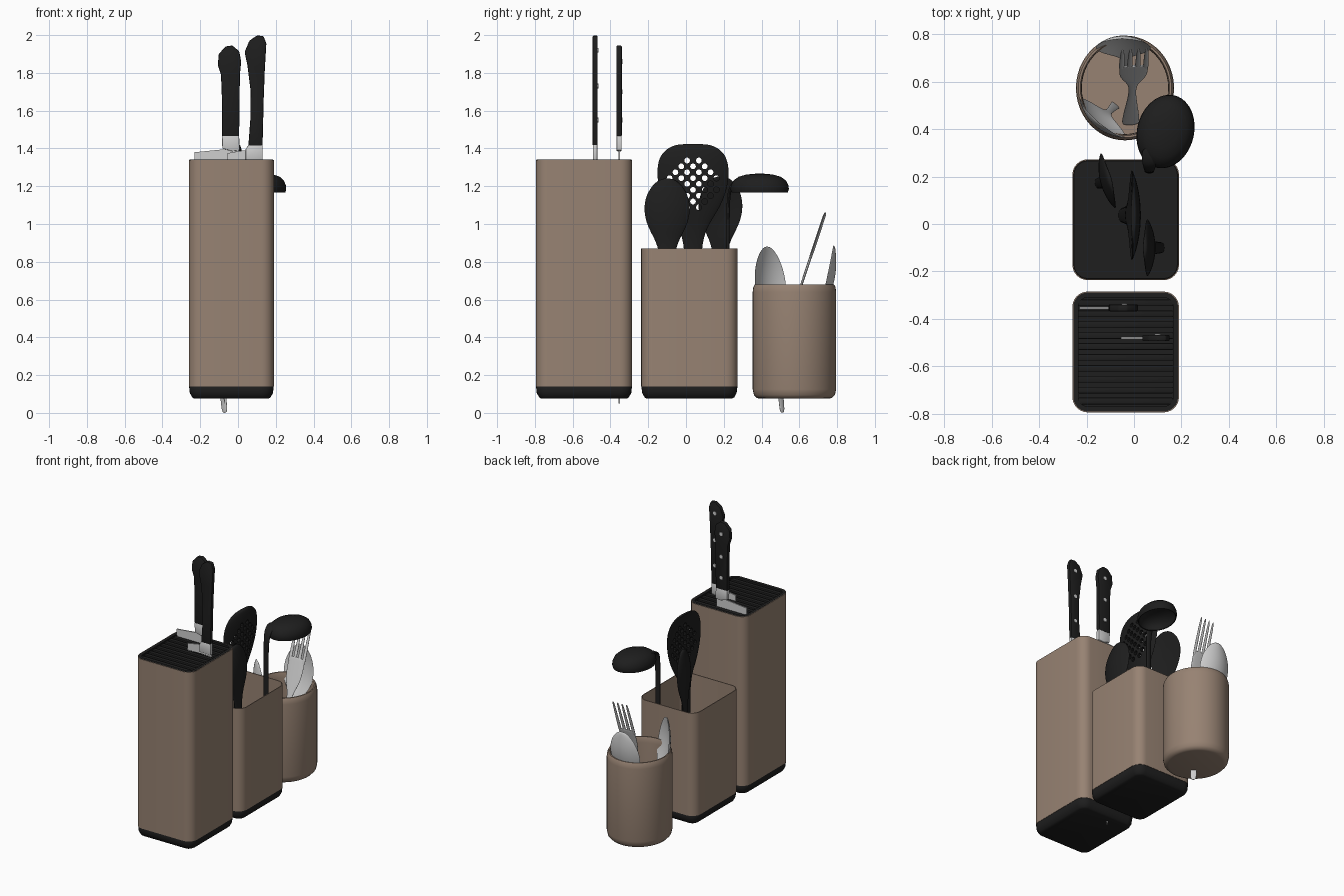
import bpy, bmesh
from math import sin, cos, pi, hypot
from mathutils import Vector, Matrix

cube = bpy.data.objects.get("Cube")
if cube:
    bpy.data.objects.remove(cube)
made = []


def material(name, rgb):
    m = bpy.data.materials.new(name)
    m.use_nodes = True
    m.diffuse_color = (*rgb, 1)
    m.node_tree.nodes["Principled BSDF"].inputs["Base Color"].default_value = (*rgb, 1)
    return m


TAUPE = material("warm taupe", (0.31, 0.225, 0.17))
BLACK = material("soft black", (0.013, 0.013, 0.013))
STEEL = material("steel", (0.62, 0.62, 0.62))


def finish(name, bm, mat):
    bmesh.ops.recalc_face_normals(bm, faces=bm.faces)
    me = bpy.data.meshes.new(name)
    bm.to_mesh(me)
    bm.free()
    me.materials.append(mat)
    ob = bpy.data.objects.new(name, me)
    bpy.context.collection.objects.link(ob)
    made.append(ob)
    return ob


def apply(ob, kind, **settings):
    mod = ob.modifiers.new(kind, kind)
    for key, value in settings.items():
        setattr(mod, key, value)
    bpy.context.view_layer.objects.active = ob
    bpy.ops.object.modifier_apply(modifier=mod.name)


def loft(name, rings, mat, caps=True, loop=False):
    """Skin a row of equal rings of points."""
    bm = bmesh.new()
    vs = [[bm.verts.new(p) for p in r] for r in rings]
    pairs = list(zip(vs, vs[1:])) + ([(vs[-1], vs[0])] if loop else [])
    for a, b in pairs:
        for i in range(len(a)):
            j = (i + 1) % len(a)
            bm.faces.new((a[i], a[j], b[j], b[i]))
    if caps:
        bm.faces.new(vs[0])
        bm.faces.new(vs[-1])
    return finish(name, bm, mat)


def ellipse(cx, cy, z, rx, ry, turn=0, n=48):
    m = Matrix.Rotation(turn, 3, 'Z')
    return [Vector((cx, cy, z)) + m @ Vector((rx * cos(2 * pi * i / n), ry * sin(2 * pi * i / n), 0))
            for i in range(n)]


def rounded(cy, z, inset):
    """Rounded rectangle ring shared by the two square holders."""
    hx, hy, r = 0.225 - inset, 0.255 - inset, max(0.065 - inset, 0.02)
    pts = []
    for q, (sx, sy) in enumerate(((1, 1), (-1, 1), (-1, -1), (1, -1))):
        for k in range(7):
            a = (q + k / 6) * pi / 2
            pts.append(Vector((-0.035 + sx * (hx - r) + r * cos(a), cy + sy * (hy - r) + r * sin(a), z)))
    return pts


def plate(name, pts, y, thick, mat, bevel=0):
    """Extrude an x-z outline along y."""
    bm = bmesh.new()
    f = bm.faces.new([bm.verts.new((x, y - thick / 2, z)) for x, z in pts])
    ext = bmesh.ops.extrude_face_region(bm, geom=[f])["geom"]
    bmesh.ops.translate(bm, vec=(0, thick, 0), verts=[v for v in ext if isinstance(v, bmesh.types.BMVert)])
    ob = finish(name, bm, mat)
    if bevel:
        apply(ob, "BEVEL", width=bevel, segments=2)
    return ob


def utensil(name, base, tip, across, stations, mat, thick=0.012):
    """Flat or dished tool: stations are (distance, half width, dish, bend)."""
    o, d = Vector(base), (Vector(tip) - Vector(base)).normalized()
    w = Vector(across)
    w = (w - d * w.dot(d)).normalized()
    n = d.cross(w)
    rings = []
    for s, hw, dish, bend in stations:
        rings.append([o + d * s + w * hw * cos(a) + n * (bend + dish * (cos(a) ** 2 - 1) + thick / 2 * sin(a))
                      for a in [2 * pi * i / 16 for i in range(16)]])
    ob = loft(name, rings, mat)
    apply(ob, "SUBSURF", levels=2)
    return ob


# Square holders: taupe sleeve over a chamfered black base
for name, cy, top in (("knife_block", -0.54, 1.34), ("utensil_holder", 0.018, 0.87)):
    loft(name + "_sleeve", [rounded(cy, z, i) for z, i in
                            ((0.14, 0), (top, 0), (top, 0.005), (0.14, 0.005))], TAUPE, False, True)
    loft(name + "_base", [rounded(cy, z, i) for z, i in
                          ((0.075, 0.03), (0.082, 0.018), (0.105, 0.005), (0.138, 0.001), (0.15, 0.007))], BLACK)

# Slatted top of the knife block
loft("block_top_frame", [rounded(-0.54, z, i) for z, i in
                         ((1.25, 0.006), (1.341, 0.004), (1.341, 0.025), (1.25, 0.025))], BLACK, False, True)
loft("block_slot_floor", [rounded(-0.54, z, 0.02) for z in (1.25, 1.29)], BLACK)
for i in range(10):
    y = -0.54 + (i - 4.5) * 0.046
    plate(f"block_slat_{i + 1}", [(-0.235, 1.28), (0.165, 1.28), (0.165, 1.335), (-0.235, 1.335)],
          y, 0.028, BLACK, 0.004)

# Round cutlery cup
loft("cutlery_cup", [ellipse(-0.038, 0.574, z, 0.207 * r, 0.221 * r) for r, z in
                     ((0.82, 0.075), (0.9, 0.079), (0.97, 0.095), (1, 0.125), (1, 0.64), (0.985, 0.665),
                      (0.95, 0.68), (0.91, 0.68), (0.89, 0.665), (0.88, 0.64), (0.88, 0.1))], TAUPE)

# Knives: handle, bolster, blade and rivets on the rear face
KNIVES = {
    "small_knife": (-0.354, 0.03,
                    [(-0.085, 1.465), (-0.085, 1.66), (-0.09, 1.79), (-0.107, 1.84), (-0.102, 1.9), (-0.065, 1.94),
                     (-0.03, 1.945), (0.006, 1.915), (0.017, 1.86), (0.01, 1.79), (0.006, 1.465)],
                    [(-0.083, 1.4), (-0.085, 1.468), (0.006, 1.468), (0.009, 1.39), (-0.03, 1.385)],
                    [(-0.23, 1.34), (-0.23, 1.38), (-0.08, 1.395), (0.005, 1.39), (0.005, 0.8), (-0.07, 0.05),
                     (-0.19, 0.5)],
                    (-0.04, (1.55, 1.7, 1.86))),
    "large_knife": (-0.481, 0.027,
                    [(0.055, 1.415), (0.065, 1.55), (0.066, 1.71), (0.05, 1.84), (0.035, 1.91), (0.06, 1.97),
                     (0.1, 1.998), (0.135, 1.995), (0.15, 1.955), (0.142, 1.82), (0.136, 1.66), (0.13, 1.415)],
                    [(0.04, 1.395), (0.056, 1.42), (0.13, 1.42), (0.13, 1.34), (0.04, 1.34)],
                    [(-0.055, 1.3), (-0.055, 1.375), (0.03, 1.39), (0.13, 1.39), (0.13, 0.6), (0.09, 0.3),
                     (-0.03, 0.6)],
                    (0.1, (1.55, 1.73, 1.92))),
}
for name, (y, thick, handle, bolster, blade, (rx, rivets)) in KNIVES.items():
    plate(name + "_handle", handle, y, thick, BLACK, 0.006)
    plate(name + "_bolster", bolster, y, thick * 0.9, STEEL, 0.004)
    plate(name + "_blade", blade, y, 0.008, STEEL)
    for k, z in enumerate(rivets):
        plate(f"{name}_rivet_{k + 1}", [(rx + 0.013 * cos(a * pi / 6), z + 0.013 * sin(a * pi / 6))
                                        for a in range(12)], y + thick / 2, 0.006, STEEL)

# Solid serving spoons
SERVER = [(0, 0.02, 0, 0), (0.03, 0.024, 0, 0), (0.6, 0.027, 0, 0), (0.76, 0.042, 0, 0), (0.83, 0.078, 0.01, 0),
          (0.9, 0.115, 0.022, 0), (0.98, 0.127, 0.026, 0), (1.05, 0.112, 0.02, 0), (1.11, 0.07, 0.008, 0),
          (1.135, 0.025, 0, 0)]
utensil("serving_spoon_right", (0.12, -0.1, 0.11), (0.045, -0.1, 1.23), (0, 1, 0), SERVER, BLACK, 0.022)
utensil("serving_spoon_left", (-0.155, 0.17, 0.12), (-0.1, 0.185, 1.25), (0.06, -0.23, 0), SERVER, BLACK, 0.022)

# Perforated skimmer
skimmer = utensil("skimmer", (-0.055, 0.037, 0.11), (-0.005, 0.037, 1.42), (0, 1, 0),
                  [(0, 0.028, 0, 0), (0.03, 0.03, 0, 0), (0.6, 0.038, 0, 0), (0.8, 0.048, 0, 0),
                   (0.89, 0.085, 0.01, 0), (0.98, 0.148, 0.022, 0), (1.08, 0.187, 0.03, 0), (1.18, 0.198, 0.03, 0),
                   (1.26, 0.178, 0.022, 0), (1.305, 0.12, 0.008, 0), (1.315, 0.06, 0, 0)], BLACK, 0.024)
bm = bmesh.new()
for k in range(-4, 5):
    for j in range(-3, 4):
        dy, dz = (j + (0.5 if k % 2 == 0 else 0)) * 0.062, k * 0.031
        if hypot(dy, dz) < 0.138:
            bmesh.ops.create_cone(bm, cap_ends=True, segments=10, radius1=0.0155, radius2=0.0155, depth=0.3,
                                  matrix=Matrix.Translation((0, 0.037 + dy, 1.212 + dz)) @ Matrix.Rotation(pi / 2, 4, 'Y'))
cutter = finish("hole_cutter", bm, BLACK)
cutter.hide_render = True
apply(skimmer, "BOOLEAN", operation='DIFFERENCE', object=cutter, solver='EXACT')
made.remove(cutter)
bpy.data.objects.remove(cutter)

# Ladle hanging bowl-down
loft("ladle_bowl", [ellipse(0.133, 0.39, z, 0.12 * r, 0.157 * r, -0.25) for r, z in
                    ((0.1, 1.245), (0.5, 1.24), (0.8, 1.215), (0.9, 1.19), (0.92, 1.168), (0.96, 1.166), (1, 1.185),
                     (0.98, 1.205), (0.9, 1.23), (0.72, 1.25), (0.45, 1.262), (0.1, 1.267))], BLACK)
utensil("ladle_handle", (0.065, 0.222, 0.11), (0.065, 0.222, 1.2), (1, 0, 0),
        [(0, 0.02, 0, 0), (0.03, 0.022, 0, 0), (0.6, 0.018, 0, 0), (0.95, 0.018, 0, 0), (1.06, 0.022, 0, 0.004),
         (1.11, 0.028, 0, 0.025), (1.13, 0.035, 0, 0.06), (1.135, 0.03, 0, 0.1)], BLACK, 0.018)

# Table spoons
SPOON = [(0, 0.012, 0, 0), (0.02, 0.022, 0, 0), (0.15, 0.02, 0, 0), (0.4, 0.012, 0, 0), (0.48, 0.022, 0.004, 0),
         (0.54, 0.085, 0.02, 0), (0.61, 0.122, 0.036, 0), (0.69, 0.132, 0.042, 0), (0.77, 0.118, 0.036, 0),
         (0.845, 0.08, 0.018, 0), (0.89, 0.025, 0.003, 0)]
utensil("table_spoon_side", (-0.07, 0.51, 0), (-0.15, 0.43, 0.885), (0.76, -0.65, 0),
        [(s, w, -e, b) for s, w, e, b in SPOON] if Vector((-0.08, -0.08, 0.885)).cross(
            Vector((0.76, -0.65, 0))).y < 0 else SPOON, STEEL, 0.01)
utensil("table_spoon_back", (-0.03, 0.615, 0.105), (-0.05, 0.78, 0.885), (-1, 0, 0),
        [(s * 0.9, w * 0.92, e, b) for s, w, e, b in SPOON], STEEL, 0.01)

# Fork with four tines
base, tip = Vector((-0.015, 0.42, 0.105)), Vector((0.003, 0.738, 1.06))
utensil("fork_body", base, tip, (1, 0.06, 0),
        [(0, 0.03, 0, 0), (0.03, 0.04, 0, 0), (0.2, 0.03, 0, 0), (0.42, 0.014, 0, 0), (0.54, 0.018, 0, 0),
         (0.61, 0.05, 0, 0), (0.68, 0.062, 0, 0), (0.77, 0.062, 0, 0), (0.785, 0.058, 0, 0)], STEEL, 0.012)
for i in range(4):
    side = Vector(((i - 1.5) * 0.034, (i - 1.5) * 0.002, 0))
    utensil(f"fork_tine_{i + 1}", base + side, tip + side, (1, 0.06, 0),
            [(0.74, 0.012, 0, 0), (0.8, 0.012, 0, 0), (0.95, 0.009, 0, 0), (1.01, 0.005, 0, 0)], STEEL, 0.01)

# Smooth shading that keeps crisp edges
bpy.ops.object.select_all(action='DESELECT')
for ob in made:
    ob.select_set(True)
bpy.context.view_layer.objects.active = made[0]
bpy.ops.object.shade_smooth_by_angle(angle=0.6)
